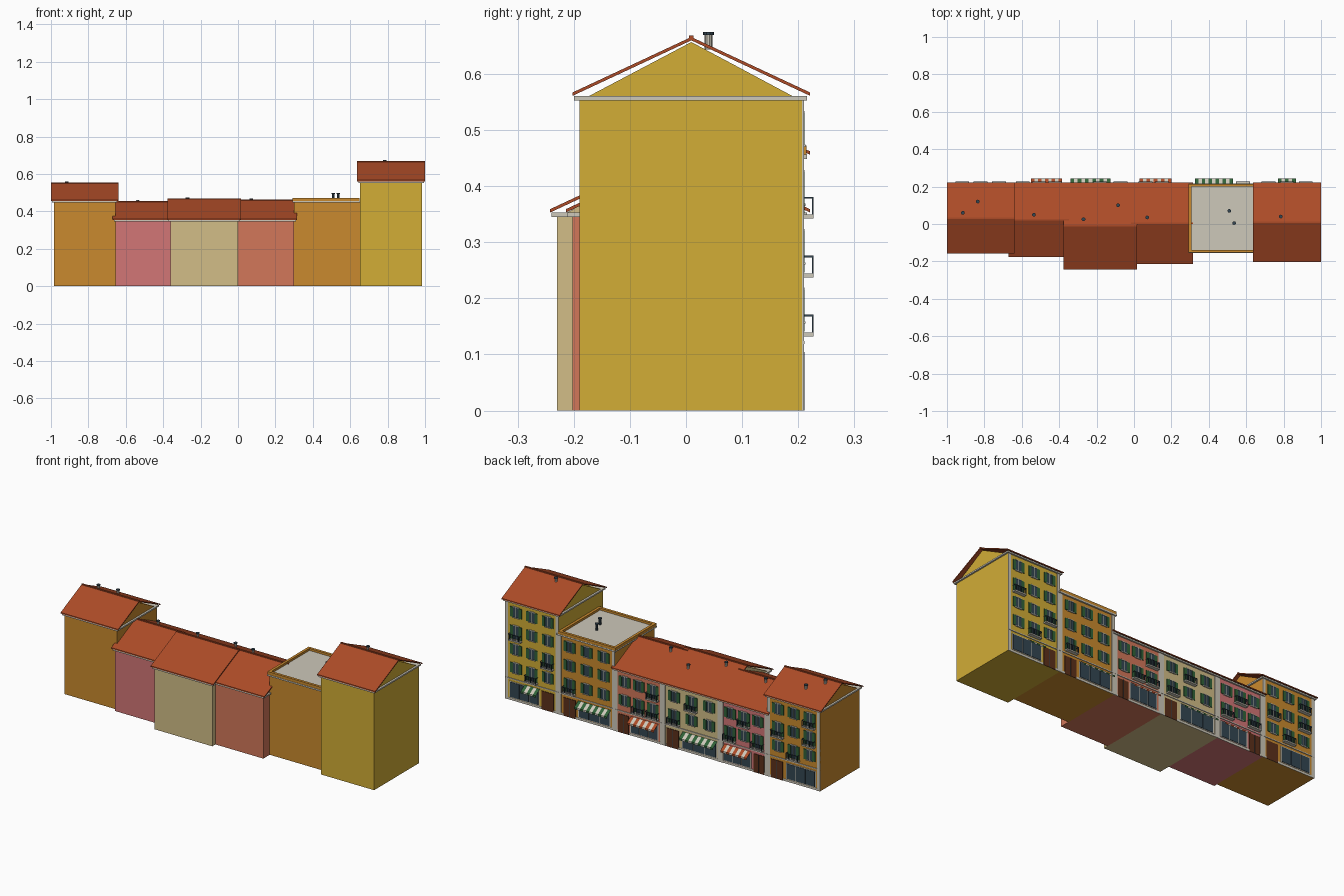
import bpy, bmesh, math
from mathutils import Matrix, Vector

if "Cube" in bpy.data.objects:
    bpy.data.objects.remove(bpy.data.objects["Cube"])


def material(name, rgb):
    lin = [(c / 255 / 12.92) if c < 11 else ((c / 255 + 0.055) / 1.055) ** 2.4 for c in rgb]
    m = bpy.data.materials.new(name)
    m.diffuse_color = (*lin, 1)
    m.use_nodes = True
    m.node_tree.nodes["Principled BSDF"].inputs["Base Color"].default_value = m.diffuse_color
    return m


MATS = {n: material(n, c) for n, c in {
    "terracotta": (172, 75, 39), "ochre": (202, 138, 46), "pink": (210, 118, 118),
    "cream": (210, 190, 135), "salmon": (210, 119, 90), "yellow": (210, 173, 54),
    "stone": (205, 200, 186), "wood": (92, 48, 26), "green": (48, 98, 56),
    "slate": (52, 70, 82)}.items()}


class Part:
    """Collects simple solids of one named part, with a material per solid."""

    def __init__(self, name, *mats):
        self.name, self.mats, self.bm = name, mats, bmesh.new()

    def paint(self, faces, slot):
        for f in faces:
            f.material_index = slot

    def box(self, x0, x1, y0, y1, z0, z1, slot=0):
        mid = Vector(((x0 + x1) / 2, (y0 + y1) / 2, (z0 + z1) / 2))
        mat = Matrix.Translation(mid) @ Matrix.Diagonal((x1 - x0, y1 - y0, z1 - z0, 1))
        vs = bmesh.ops.create_cube(self.bm, size=1, matrix=mat)["verts"]
        self.paint({f for v in vs for f in v.link_faces}, slot)

    def prism(self, x0, x1, profile, slot=0):
        # extrude a (y, z) outline along x
        a = [self.bm.verts.new((x0, y, z)) for y, z in profile]
        b = [self.bm.verts.new((x1, y, z)) for y, z in profile]
        n = len(profile)
        faces = [self.bm.faces.new(a), self.bm.faces.new(b[::-1])]
        faces += [self.bm.faces.new((a[i], b[i], b[(i + 1) % n], a[(i + 1) % n])) for i in range(n)]
        self.paint(faces, slot)

    def tube(self, x, y, z0, z1, r, slot=0):
        vs = bmesh.ops.create_cone(self.bm, cap_ends=True, segments=10, radius1=r, radius2=r,
                                   depth=z1 - z0, matrix=Matrix.Translation((x, y, (z0 + z1) / 2)))["verts"]
        self.paint({f for v in vs for f in v.link_faces}, slot)

    def sheet(self, pts, slot=0):
        self.paint([self.bm.faces.new([self.bm.verts.new(p) for p in pts])], slot)

    def finish(self, fix_normals=True):
        if fix_normals:
            bmesh.ops.recalc_face_normals(self.bm, faces=self.bm.faces[:])
        me = bpy.data.meshes.new(self.name)
        self.bm.to_mesh(me)
        self.bm.free()
        for m in self.mats:
            me.materials.append(MATS[m])
        bpy.context.collection.objects.link(bpy.data.objects.new(self.name, me))


WALL, EAVE, SLOPE = 0.207, 0.221, 0.467   # street facade, street eave, roof pitch
FLOOR0, STEP = 0.135, 0.105               # first upper floor, storey height


def pitched_roof(name, x0, x1, front, top, colour):
    yf, ridge = front - 0.012, (front - 0.012 + EAVE) / 2
    rise = (EAVE - ridge) * SLOPE
    t = 0.006
    r = Part(name + "_roof", "terracotta")
    r.prism(x0 - 0.015, x1 + 0.015, [(yf, top), (ridge, top + rise), (EAVE, top),
                                     (EAVE, top + t), (ridge, top + rise + t), (yf, top + t)])
    r.box(x0 - 0.015, x1 + 0.015, ridge - 0.004, ridge + 0.004, top + rise, top + rise + 0.009)
    r.finish()
    g = Part(name + "_gable", colour)
    g.prism(x0 + 0.002, x1 - 0.002, [(front + 0.018, top), (WALL - 0.018, top), (ridge, top + rise - 0.003)])
    g.finish()
    return lambda y: top + t + rise - abs(y - ridge) * SLOPE


def flat_roof(name, x0, x1, front, top, colour):
    a, b, c, d, w = x0 - 0.008, x1 - 0.002, front - 0.008, WALL + 0.008, 0.015
    p = Part(name + "_parapet", colour)
    for s in ((a, b, c, c + w), (a, b, d - w, d), (a, a + w, c + w, d - w), (b - w, b, c + w, d - w)):
        p.box(*s, top, top + 0.016)
    p.finish()
    f = Part(name + "_flat_roof", "stone")
    f.box(a + w, b - w, c + w, d - w, top, top + 0.004)
    f.finish()
    return lambda y: top + 0.004


def windows(name, cols, floors, balconies):
    p = Part(name + "_windows", "slate", "stone", "green")
    for f in range(floors):
        z = FLOOR0 + STEP * f
        for i, x in enumerate(cols):
            low = z + (0.006 if (i, f) in balconies else 0.024)
            p.box(x - 0.017, x + 0.017, WALL - 0.002, WALL + 0.002, low, z + 0.080, 0)
            p.box(x - 0.0012, x + 0.0012, WALL, WALL + 0.003, low, z + 0.080, 1)
            p.box(x - 0.020, x + 0.020, WALL, WALL + 0.004, z + 0.080, z + 0.084, 1)
            if (i, f) not in balconies:
                p.box(x - 0.022, x + 0.022, WALL, WALL + 0.006, low - 0.004, low, 1)
            for s in (-1, 1):
                c = x + s * 0.0265
                p.box(c - 0.009, c + 0.009, WALL, WALL + 0.004, low, z + 0.080, 2)
    p.finish()
    # balcony slabs with iron railings
    b = Part(name + "_balconies", "stone", "slate")
    y1 = WALL + 0.020
    for i, f in balconies:
        x, z, h = cols[i], FLOOR0 + STEP * f, 0.037
        b.box(x - h, x + h, WALL, y1, z - 0.003, z + 0.004, 0)
        b.box(x - h, x + h, y1 - 0.002, y1, z + 0.033, z + 0.036, 1)
        for s in (-1, 1):
            b.box(x + s * (h - 0.001) - 0.001, x + s * (h - 0.001) + 0.001, WALL, y1, z + 0.033, z + 0.036, 1)
        for k in range(10):
            bx = x - h + 0.0015 + k * (2 * h - 0.003) / 9
            b.box(bx - 0.0015, bx + 0.0015, y1 - 0.002, y1, z + 0.004, z + 0.033, 1)
    b.finish()


def ground_floor(name, shop, door):
    p = Part(name + "_shopfront", "slate", "stone", "wood")
    a, b = shop
    p.box(a - 0.004, b + 0.004, WALL - 0.002, WALL + 0.002, 0.014, 0.106, 1)
    n = 3
    for k in range(n):
        w = (b - a) / n
        p.box(a + k * w + 0.002, a + (k + 1) * w - 0.002, WALL, WALL + 0.004, 0.018, 0.102, 0)
    a, b = door
    p.box(a, b, WALL - 0.002, WALL + 0.003, 0, 0.104, 2)
    p.box((a + b) / 2 - 0.001, (a + b) / 2 + 0.001, WALL, WALL + 0.004, 0, 0.104, 0)
    p.finish()


def awning(name, x0, x1, colour):
    # striped cloth sheet with a short hanging edge
    p = Part(name + "_awning", colour, "stone")
    n = round((x1 - x0) / 0.019) | 1
    w, y = (x1 - x0) / n, 0.243
    for k in range(n):
        a, b = x0 + k * w, x0 + (k + 1) * w
        p.sheet([(b, WALL, 0.108), (a, WALL, 0.108), (a, y, 0.084), (b, y, 0.084)], k % 2)
        p.sheet([(b, y, 0.084), (a, y, 0.084), (a, y, 0.074), (b, y, 0.074)], k % 2)
    p.finish(False)


def house(name, x0, x1, front, floors, colour, shop, door, balconies, cloth=None, pots=(), flat=False):
    top = FLOOR0 + STEP * floors + (0.006 if floors > 2 else 0.008)
    body = Part(name + "_walls", colour)
    body.box(x0, x1, front, WALL, 0, top - 0.008)
    body.finish()
    # cornice, corner strips and plinth
    t = Part(name + "_stone_trim", "stone")
    t.box(x0 - 0.009, x1 + 0.009, front - 0.010, WALL + 0.009, top - 0.008, top)
    for a in (x0, x1 - 0.017):
        t.box(a, a + 0.017, WALL - 0.002, WALL + 0.003, 0, top - 0.008)
    t.box(x0, x1, WALL, WALL + 0.0015, 0, 0.012)
    t.box(x0, x1, WALL, WALL + 0.004, 0.119, 0.124)
    t.finish()
    height = (flat_roof if flat else pitched_roof)(name, x0, x1, front, top, colour)
    inner = (x1 - x0 - 0.034) / 3
    windows(name, [x0 + 0.017 + inner * (k + 0.5) for k in range(3)], floors, balconies)
    ground_floor(name, shop, door)
    if cloth:
        awning(name, *cloth)
    # chimney pots
    c = Part(name + "_chimney_pots", "stone", "slate")
    for x, y in pots:
        z = height(y)
        h = 0.034 if flat else 0.018
        c.tube(x, y, z - 0.008, z + h, 0.007, 1 if flat else 0)
        c.tube(x, y, z + h, z + h + 0.005, 0.010, 1)
    c.finish()


house("west_tall_house", -0.985, -0.655, -0.145, 3, "ochre", (-0.955, -0.775), (-0.752, -0.678),
      [(0, 2), (0, 1), (1, 0), (2, 1)], pots=[(-0.915, 0.06), (-0.835, 0.12)])
house("pink_house", -0.655, -0.362, -0.165, 2, "pink", (-0.55, -0.385), (-0.635, -0.568),
      [(0, 0), (1, 1), (2, 0)], (-0.55, -0.385, "terracotta"), [(-0.535, 0.05)])
house("cream_house", -0.362, 0.0, -0.230, 2, "cream", (-0.335, -0.125), (-0.10, -0.025),
      [(1, 1), (2, 0)], (-0.34, -0.125, "green"), [(-0.27, 0.025), (-0.085, 0.1)])
house("salmon_house", 0.0, 0.30, -0.202, 2, "salmon", (0.03, 0.20), (0.212, 0.278),
      [(0, 1), (0, 0), (1, 0)], (0.03, 0.20, "terracotta"), [(0.07, 0.035)])
house("flat_roof_house", 0.30, 0.652, -0.145, 3, "ochre", (0.33, 0.525), (0.545, 0.62),
      [(2, 0)], (0.325, 0.53, "green"), [(0.51, 0.07), (0.535, 0.005)], flat=True)
house("east_tall_house", 0.652, 0.985, -0.190, 4, "yellow", (0.775, 0.955), (0.682, 0.757),
      [(2, 2), (0, 1), (1, 0)], (0.77, 0.865, "green"), [(0.785, 0.04)])
